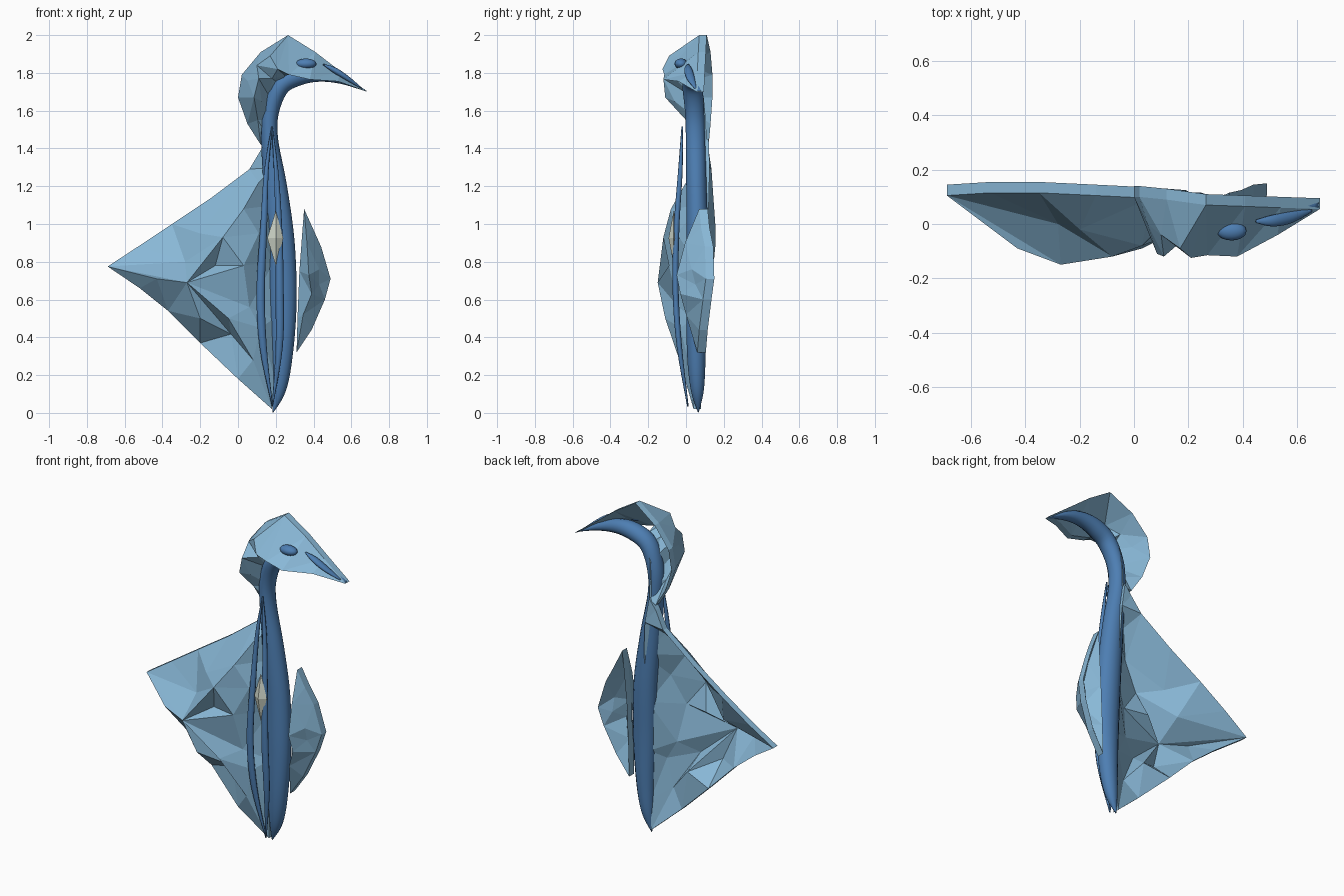
import bpy, bmesh, math
from mathutils import Vector, geometry

if "Cube" in bpy.data.objects:
    bpy.data.objects.remove(bpy.data.objects["Cube"])


def material(name, color):
    m = bpy.data.materials.new(name)
    m.diffuse_color = (*color, 1)
    m.use_nodes = True
    m.node_tree.nodes["Principled BSDF"].inputs["Base Color"].default_value = m.diffuse_color
    return m


PALE = material("pale blue", (0.25, 0.48, 0.68))
DEEP = material("deep blue", (0.075, 0.21, 0.45))
CREAM = material("pale grey", (0.62, 0.67, 0.58))


def finish(bm, name, mat, smooth=False):
    bmesh.ops.recalc_face_normals(bm, faces=bm.faces)
    me = bpy.data.meshes.new(name)
    bm.to_mesh(me)
    bm.free()
    me.materials.append(mat)
    for p in me.polygons:
        p.use_smooth = smooth
    ob = bpy.data.objects.new(name, me)
    bpy.context.collection.objects.link(ob)
    return ob


def shell(name, outline, ridges, creases=(), thick=0.04):
    """Faceted hollow shell: outline and ridge points joined into triangles, thickened backwards.
    Creases are edges between point indices; ridge points are counted after the outline."""
    pts = outline + ridges
    flat = [Vector((x, z)) for x, y, z in pts]
    co, _, faces, orig, _, _ = geometry.delaunay_2d_cdt(
        flat, list(creases), [list(range(len(outline)))], 1, 1e-5)
    bm = bmesh.new()
    vs = [bm.verts.new((c.x, pts[o[0]][1] if o else 0.0, c.y)) for c, o in zip(co, orig)]
    for f in faces:
        bm.faces.new([vs[i] for i in f])
    loose = [v for v in bm.verts if not v.link_faces]
    bmesh.ops.delete(bm, geom=loose, context='VERTS')
    rim = [e for e in bm.edges if e.is_boundary]
    res = bmesh.ops.duplicate(bm, geom=bm.verts[:] + bm.edges[:] + bm.faces[:])
    vmap = res["vert_map"]
    back = [v for v in res["geom"] if isinstance(v, bmesh.types.BMVert)]
    bmesh.ops.translate(bm, verts=back, vec=(0, thick, 0))
    for e in rim:
        a, b = e.verts
        bm.faces.new((a, b, vmap[b], vmap[a]))
    return finish(bm, name, PALE)


def spline(keys, steps):
    """Catmull-Rom through key tuples."""
    out = []
    k = [Vector(p) for p in keys]
    for i in range(len(k) - 1):
        a, b, c, d = k[max(i - 1, 0)], k[i], k[i + 1], k[min(i + 2, len(k) - 1)]
        for s in range(steps):
            t = s / steps
            out.append(0.5 * (2 * b + (c - a) * t + (2 * a - 5 * b + 4 * c - d) * t * t
                              + (3 * b - a - 3 * c + d) * t ** 3))
    return out + [k[-1]]


def tube(name, keys, sides=14, steps=5):
    """Smooth tapered tube; each key is x, y, z, in-plane radius, depth radius."""
    path = spline(keys, steps)
    bm = bmesh.new()
    rings = []
    for i, p in enumerate(path):
        q, r = path[max(i - 1, 0)], path[min(i + 1, len(path) - 1)]
        n = Vector((r[2] - q[2], 0, q[0] - r[0])).normalized()
        c = Vector((p[0], p[1], p[2]))
        rings.append([bm.verts.new(c + n * max(p[3], .002) * math.cos(a)
                                   + Vector((0, max(p[4], .002) * math.sin(a), 0)))
                      for a in (math.tau * j / sides for j in range(sides))])
    for r0, r1 in zip(rings, rings[1:]):
        for j in range(sides):
            k = (j + 1) % sides
            bm.faces.new((r0[j], r0[k], r1[k], r1[j]))
    bm.faces.new(rings[0])
    bm.faces.new(rings[-1])
    return finish(bm, name, DEEP, True)


# large wing shell with creases fanning out from its peak
outline = [(.165, .08, 1.45), (.12, .08, 1.39), (.06, .095, 1.29), (-.14, .105, 1.14),
           (-.35, .115, 1.0), (-.53, .115, .88), (-.69, .105, .775), (-.52, .04, .66),
           (-.37, .03, .54), (-.2, .03, .37), (0, .0, .18), (.18, .04, .02),
           (.19, .03, .2), (.19, .04, .5), (.19, .05, .8), (.20, .08, 1.1), (.19, .085, 1.3)]
ridges = [(-.27, -.15, .69), (-.43, -.09, .71), (-.28, .0, .80), (-.20, -.02, .95),
          (-.08, -.12, .93), (.03, -.08, 1.08), (.03, -.09, .78), (-.05, -.11, .50),
          (-.2, -.11, .50), (.08, -.035, .28), (-.12, -.06, .78), (.06, -.04, .56),
          (.11, -.05, .95), (.12, -.03, .45), (.11, .0, 1.22)]
n = len(outline)
shell("large_wing", outline, ridges,
      [(n, 6)] + [(n, n + i) for i in (1, 2, 4, 6, 7, 8, 9, 10, 11)]
      + [(n + 2, n + 3), (n + 3, 2), (n + 2, 6), (n + 4, n + 5), (n + 9, 11), (n + 7, 10)])

# small wing shell
shell("small_wing",
      [(.35, .07, 1.08), (.395, .08, .98), (.44, .10, .88), (.49, .105, .71),
       (.46, .09, .60), (.39, .07, .44), (.31, .06, .32), (.315, .06, .5),
       (.325, .06, .75), (.34, .065, .95)],
      [(.375, -.05, .73), (.365, -.005, .90), (.39, -.03, .63), (.43, .03, .76),
       (.43, .05, .68), (.345, .0, .52)],
      [(10, 11), (10, 12), (12, 15), (11, 0), (15, 6), (10, 13), (14, 3)], 0.045)

# hooded head shell, its inner edge tucked into the spine
shell("head",
      [(.265, .07, 2.0), (.12, .09, 1.91), (.02, .10, 1.79), (0, .10, 1.67),
       (.05, .09, 1.53), (.12, .08, 1.42), (.17, .07, 1.44), (.17, .065, 1.55),
       (.175, .055, 1.66), (.215, .04, 1.745), (.25, -.03, 1.785), (.27, -.115, 1.79),
       (.38, -.12, 1.765), (.53, -.04, 1.755), (.685, .055, 1.70), (.54, .06, 1.81),
       (.41, .065, 1.91)],
      [(.21, -.125, 1.82), (.17, -.09, 1.89), (.10, -.04, 1.84), (.11, -.12, 1.77),
       (.085, -.11, 1.67), (.125, -.06, 1.65), (.105, .0, 1.55), (.05, .0, 1.76),
       (.18, -.06, 1.77)])

# curved spine running from the foot to the beak tip
tube("spine", [(.185, .065, .002, .002, .002), (.215, .06, .12, .038, .035),
               (.232, .055, .30, .057, .05), (.238, .055, .58, .072, .055),
               (.228, .06, .90, .072, .058), (.197, .055, 1.2, .062, .055),
               (.167, .05, 1.45, .045, .052), (.172, .045, 1.6, .046, .052),
               (.225, .035, 1.73, .05, .055), (.32, .04, 1.785, .052, .052),
               (.43, .05, 1.795, .042, .04), (.55, .06, 1.765, .024, .03),
               (.68, .07, 1.703, .002, .01)])

# two slim cords in front of the spine
for label, dx, top in (("left", -.055, .45), ("right", .045, .6)):
    tube(label + "_cord", [(.18, -.02, 1.515, .003, .004),
                           (.175 + dx * top, -.03, 1.28, .012, .012),
                           (.18 + dx * .8, -.05, .98, .018, .015),
                           (.175 + dx, -.055, .65, .022, .016),
                           (.18 + dx * .85, -.035, .35, .019, .014),
                           (.182, .01, .035, .003, .004)], 8)

# faceted gem
bm = bmesh.new()
waist = [bm.verts.new(p) for p in ((.155, -.065, .925), (.20, -.092, .925),
                                   (.24, -.065, .925), (.20, -.035, .925))]
for z in (1.07, .78):
    tip = bm.verts.new((.20, -.065, z))
    for i in range(4):
        bm.faces.new((waist[i], waist[(i + 1) % 4], tip))
finish(bm, "gem", CREAM)

# eye and beak slit
bm = bmesh.new()
bmesh.ops.create_uvsphere(bm, u_segments=16, v_segments=10, radius=1)
bmesh.ops.scale(bm, verts=bm.verts, vec=(.055, .035, .028))
bmesh.ops.translate(bm, verts=bm.verts, vec=(.36, -.026, 1.848))
finish(bm, "eye", DEEP, True)
tube("beak_slit", [(.45, .01, 1.845, .003, .006), (.51, .012, 1.815, .015, .022),
                   (.58, .025, 1.77, .013, .022), (.655, .05, 1.718, .003, .006)], 10)
